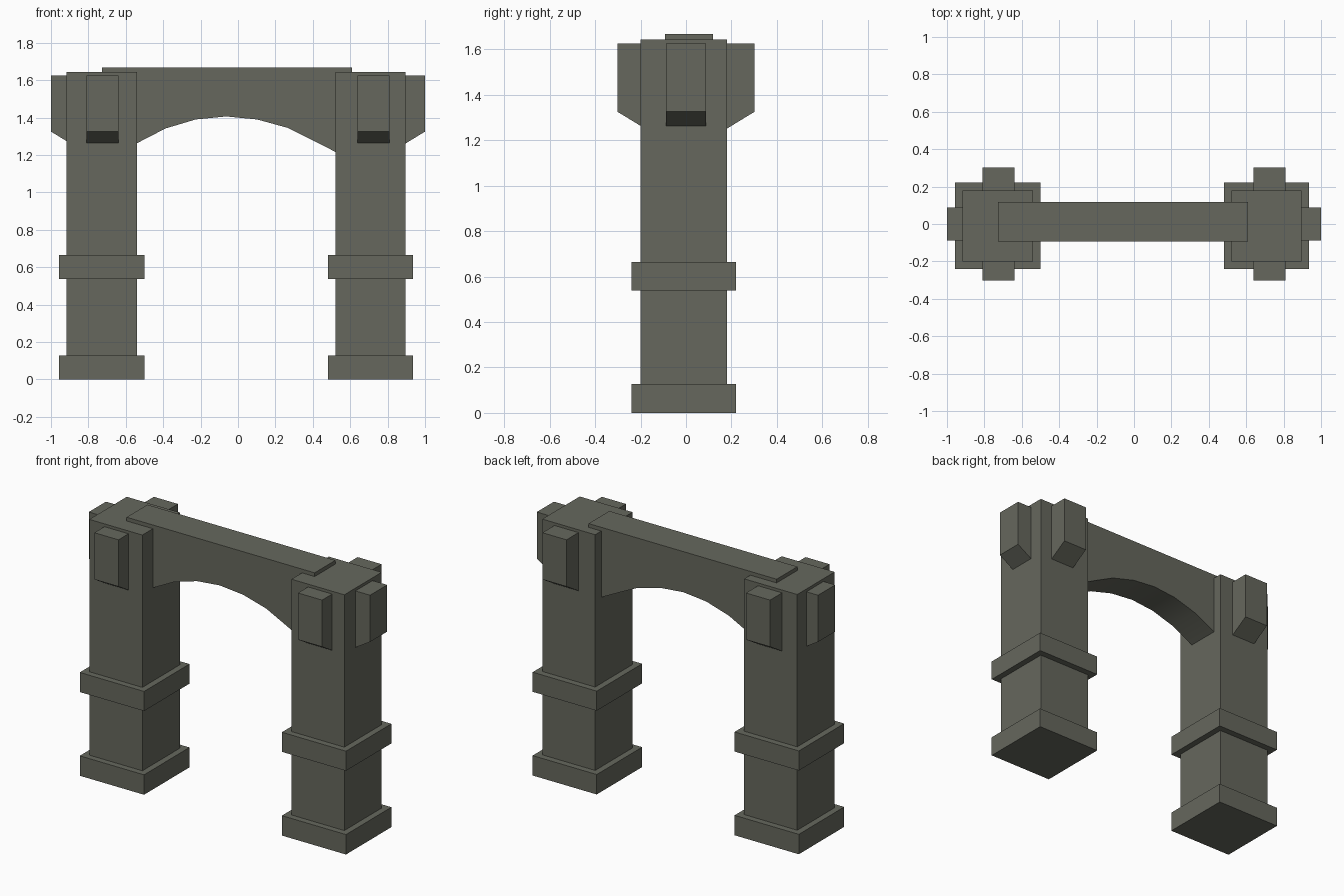
import bpy, bmesh
from mathutils import Vector

if "Cube" in bpy.data.objects:
    bpy.data.objects.remove(bpy.data.objects["Cube"])

stone = bpy.data.materials.new("grey_green_stone")
stone.diffuse_color = (0.132, 0.137, 0.110, 1)
stone.use_nodes = True
stone.node_tree.nodes["Principled BSDF"].inputs["Base Color"].default_value = stone.diffuse_color


def finish(name, bm):
    bmesh.ops.recalc_face_normals(bm, faces=bm.faces[:])
    me = bpy.data.meshes.new(name)
    bm.to_mesh(me)
    bm.free()
    me.materials.append(stone)
    ob = bpy.data.objects.new(name, me)
    bpy.context.collection.objects.link(ob)
    return ob


def box(name, x, y, z):
    bm = bmesh.new()
    bmesh.ops.create_cube(bm, size=1)
    for v in bm.verts:
        v.co = [a[0] + (c + 0.5) * (a[1] - a[0]) for a, c in zip((x, y, z), v.co)]
    return finish(name, bm)


def prism(name, points, offset):
    """Extrude a closed outline by an offset vector."""
    bm = bmesh.new()
    face = bm.faces.new([bm.verts.new(p) for p in points])
    ext = bmesh.ops.extrude_face_region(bm, geom=[face], use_keep_orig=True)
    new = [g for g in ext["geom"] if isinstance(g, bmesh.types.BMVert)]
    bmesh.ops.translate(bm, verts=new, vec=offset)
    return finish(name, bm)


def corbel(name, tip, outward, width, inset):
    """Stone bracket with a sloping underside; tip is its outer face centre."""
    out = Vector(outward)
    side = Vector((-out.y, out.x, 0))
    start = Vector((tip[0], tip[1], 0)) - side * width / 2
    outline = [(0, 1.625), (0, 1.325), (-inset, 1.325 - inset * 0.61), (-inset, 1.625)]
    prism(name, [start + out * d + Vector((0, 0, z)) for d, z in outline], side * width)


# Two pillars, each with plinth, band, shaft and three brackets
for label, sx, x0, x1 in (("left", -1, -0.917, -0.54), ("right", 1, 0.52, 0.896)):
    box(label + "_shaft", (x0, x1), (-0.2, 0.18), (0.05, 1.643))
    for part, z in (("plinth", (0, 0.128)), ("band", (0.538, 0.664))):
        box(f"{label}_{part}", (x0 - 0.04, x1 + 0.04), (-0.24, 0.221), z)
    corbel(label + "_outer_bracket", (sx, 0), (sx, 0, 0), 0.174, 0.13)
    cx = sx * 0.724
    corbel(label + "_front_bracket", (cx, -0.302), (0, -1, 0), 0.171, 0.13)
    corbel(label + "_back_bracket", (cx, 0.302), (0, 1, 0), 0.171, 0.14)

# Arched beam spanning the pillars
curve = [(-0.727, 1.168), (-0.54, 1.263), (-0.387, 1.342), (-0.226, 1.39), (-0.063, 1.406),
         (0.102, 1.39), (0.266, 1.345), (0.395, 1.281), (0.52, 1.217), (0.61, 1.17)]
outline = curve + [(0.61, 1.667), (-0.727, 1.667)]
beam = prism("arch_beam", [(x, -0.093, z) for x, z in outline], (0, 0.211, 0))
bpy.context.view_layer.objects.active = beam
beam.select_set(True)
bpy.ops.object.shade_smooth_by_angle()
